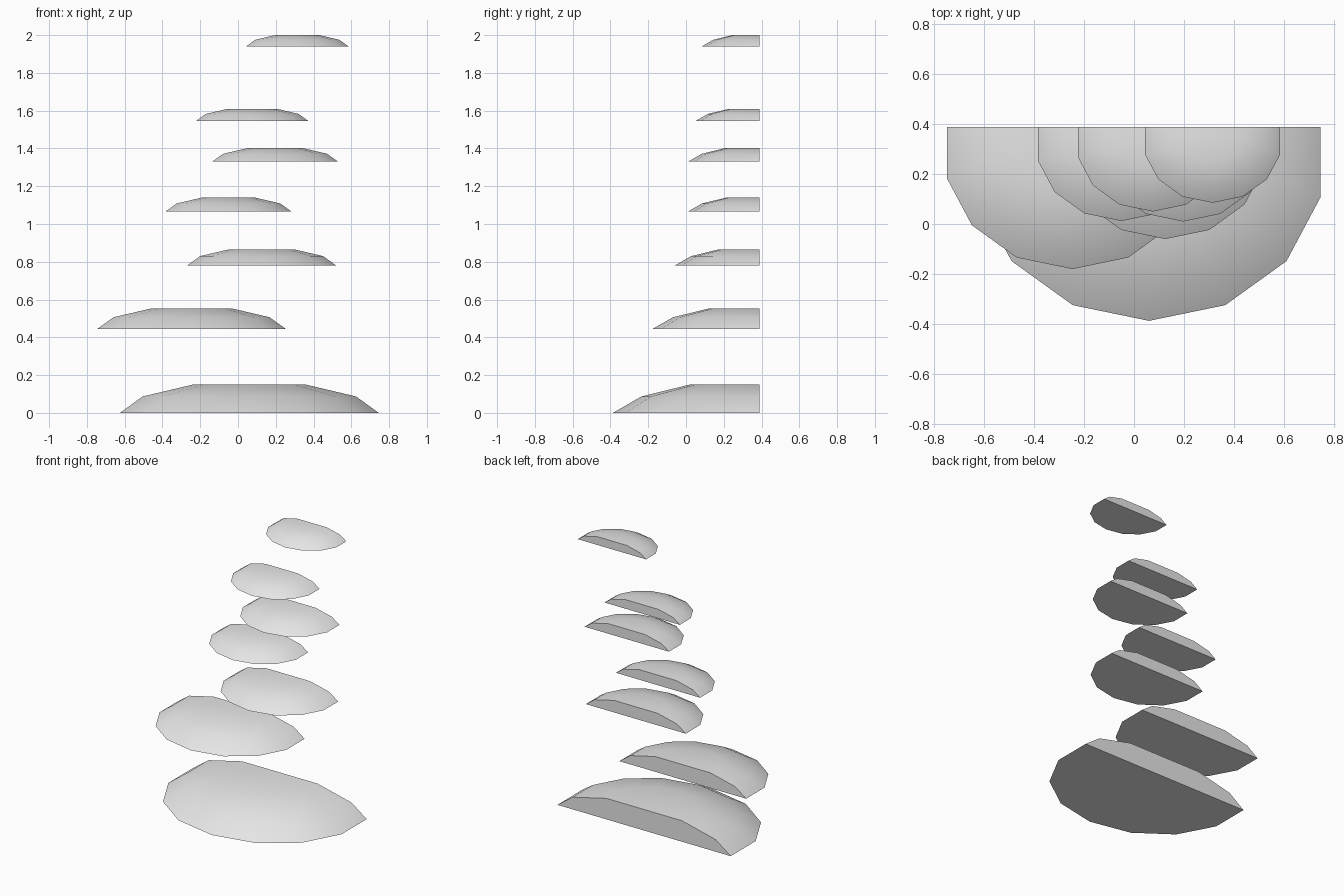
import bpy
import bmesh
from math import sin, cos, pi, radians

cube = bpy.data.objects.get("Cube")
if cube:
    bpy.data.objects.remove(cube, do_unlink=True)

grey = bpy.data.materials.new("light_grey")
grey.use_nodes = True
colour = (0.8, 0.8, 0.8, 1)
grey.diffuse_color = colour
grey.node_tree.nodes["Principled BSDF"].inputs["Base Color"].default_value = colour

BACK = 0.388      # plane of the flat backs
SIDES = 14        # sides of the full cap outline
# Cap levels: width scale, depth scale, height fraction
LEVELS = [(1, 1, 0), (0.825, 0.805, 0.58), (0.435, 0.475, 1)]


def outline(width, depth, x, z):
    """Rounded front with a straight back, as part of a polygon."""
    step = 2 * pi / SIDES
    rx = width / 2 / cos(step / 2)
    ry = depth / (1 + sin(step / 2))
    cy = BACK - depth + ry
    return [(x + rx * sin(i * step), cy - ry * cos(i * step), z)
            for i in range(-4, 5)]


def shelf_cap(name, left, right, front, bottom, top):
    """Half-round shelf with a domed top, flat underside and flat back."""
    bm = bmesh.new()
    rings = []
    for sx, sy, h in LEVELS:
        points = outline((right - left) * sx, (BACK - front) * sy,
                         (left + right) / 2, bottom + (top - bottom) * h)
        rings.append([bm.verts.new(p) for p in points])
    for low, high in zip(rings, rings[1:]):
        for i in range(len(low)):
            j = (i + 1) % len(low)
            bm.faces.new((low[i], low[j], high[j], high[i]))
    bm.faces.new(rings[0][::-1])
    bm.faces.new(rings[-1])
    bmesh.ops.recalc_face_normals(bm, faces=bm.faces)
    mesh = bpy.data.meshes.new(name)
    bm.to_mesh(mesh)
    bm.free()
    mesh.materials.append(grey)
    obj = bpy.data.objects.new(name, mesh)
    bpy.context.collection.objects.link(obj)
    bpy.ops.object.select_all(action='DESELECT')
    obj.select_set(True)
    bpy.context.view_layer.objects.active = obj
    bpy.ops.object.shade_smooth_by_angle(angle=radians(35))


# Staggered shelves from bottom to top: left, right, front, bottom, top
SHELVES = [
    (-0.625, 0.745, -0.387, 0.0, 0.15),
    (-0.747, 0.255, -0.18, 0.443, 0.552),
    (-0.27, 0.52, -0.06, 0.78, 0.866),
    (-0.383, 0.282, 0.012, 1.067, 1.139),
    (-0.137, 0.53, -0.06 + 0.07, 1.33, 1.402),
    (-0.223, 0.373, 0.05, 1.545, 1.61),
    (0.044, 0.584, 0.085, 1.941, 2.0),
]
# The third shelf from the bottom and its neighbours share one cap shape
for number, shelf in enumerate(SHELVES, 1):
    shelf_cap(f"shelf_cap_{number}", *shelf)
